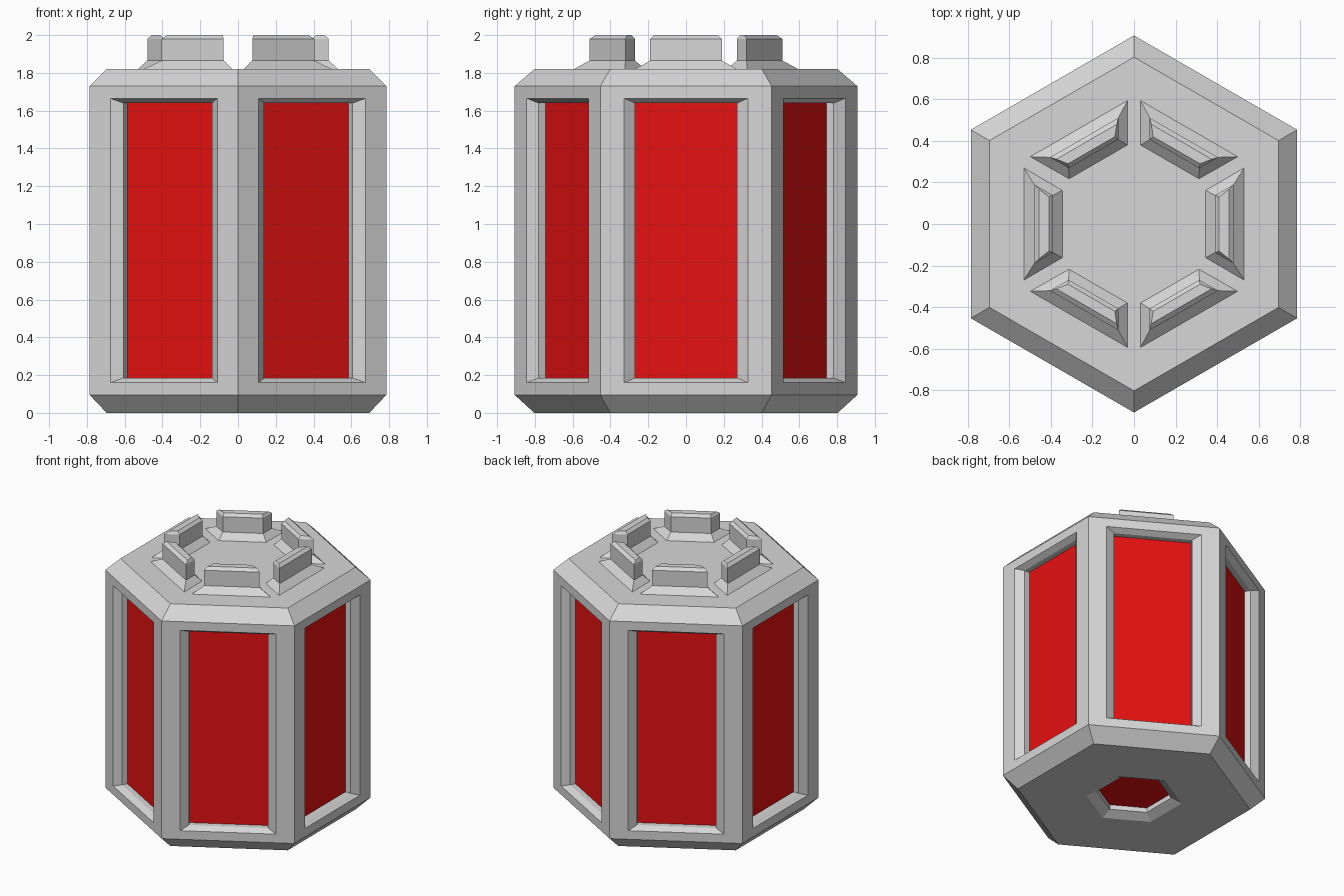
import bpy, bmesh, math
from mathutils import Vector, Matrix

if "Cube" in bpy.data.objects:
    bpy.data.objects.remove(bpy.data.objects["Cube"])

C30 = math.cos(math.radians(30))


def material(name, rgb):
    m = bpy.data.materials.new(name)
    m.diffuse_color = (*rgb, 1.0)
    m.use_nodes = True
    m.node_tree.nodes["Principled BSDF"].inputs["Base Color"].default_value = m.diffuse_color
    return m


GREY = material("light grey metal", (0.68, 0.68, 0.68))
RED = material("red panel", (0.80, 0.0055, 0.0055))


def finish(name, bm, mat):
    bmesh.ops.remove_doubles(bm, verts=bm.verts, dist=1e-5)
    bmesh.ops.recalc_face_normals(bm, faces=bm.faces)
    me = bpy.data.meshes.new(name)
    bm.to_mesh(me)
    bm.free()
    me.materials.append(mat)
    ob = bpy.data.objects.new(name, me)
    bpy.context.collection.objects.link(ob)
    return ob


def hexagon(r, z):
    return [Vector((r * math.cos(math.radians(30 + 60 * i)),
                    r * math.sin(math.radians(30 + 60 * i)), z)) for i in range(6)]


def loft(bm, rings, first=False, last=False):
    """Join matching rings of points with quads, with optional end caps."""
    rows = [[bm.verts.new(p) for p in ring] for ring in rings]
    for a, b in zip(rows, rows[1:]):
        n = len(a)
        for i in range(n):
            j = (i + 1) % n
            bm.faces.new((a[i], a[j], b[j], b[i]))
    if first:
        bm.faces.new(rows[0])
    if last:
        bm.faces.new(rows[-1])


def window_ring(d, half, z0, z1, rot):
    """Upright rectangle at distance d from the axis."""
    return [rot @ Vector((d, y, z)) for y, z in
            ((-half, z0), (half, z0), (half, z1), (-half, z1))]


R, R_END = 0.907, 0.803          # corner radius of the wall and of the end faces
Z_LOW, Z_HIGH, Z_TOP = 0.095, 1.73, 1.82
CORE_D, CORE_Z = 0.704, 0.07     # core face distance and core bottom height

# Hexagonal shell: bevelled ends, six window openings and a hole underneath
bm = bmesh.new()
loft(bm, [hexagon(R, Z_HIGH), hexagon(R_END, Z_TOP)], last=True)
loft(bm, [hexagon(R, Z_LOW), hexagon(R_END, 0), hexagon(0.33, 0),
          hexagon(0.256, 0.035), hexagon(0.256, CORE_Z)])
for k in range(6):
    rot = Matrix.Rotation(math.radians(60 * k), 3, 'Z')
    loft(bm, [window_ring(R * C30, R / 2, Z_LOW, Z_HIGH, rot),
              window_ring(R * C30, 0.327, 0.16, 1.665, rot),
              window_ring(0.745, 0.27, 0.185, 1.64, rot),
              window_ring(CORE_D, 0.27, 0.185, 1.64, rot)])
finish("shell", bm, GREY)

# Red core seen through the openings
bm = bmesh.new()
loft(bm, [hexagon(CORE_D / C30, CORE_Z), hexagon(CORE_D / C30, 1.72)],
     first=True, last=True)
finish("core", bm, RED)


# Six tapered lugs in a ring on the lid
def lug_ring(d_in, half_in, d_out, half_out, z, rot):
    return [rot @ Vector(p) for p in
            ((d_in, -half_in, z), (d_out, -half_out, z),
             (d_out, half_out, z), (d_in, half_in, z))]


for k in range(6):
    rot = Matrix.Rotation(math.radians(60 * k), 3, 'Z')
    bm = bmesh.new()
    loft(bm, [lug_ring(0.345, 0.162, 0.53, 0.27, Z_TOP, rot),
              lug_ring(0.39, 0.138, 0.48, 0.19, 1.865, rot),
              lug_ring(0.39, 0.138, 0.48, 0.19, 1.98, rot),
              lug_ring(0.41, 0.130, 0.457, 0.168, 2.0, rot)], last=True)
    finish(f"lid_lug_{k + 1}", bm, GREY)
    # Open undersides sit flush on the lid: flip if the normals ended up inward
    me = bpy.data.objects[f"lid_lug_{k + 1}"].data
    if max(me.polygons, key=lambda p: p.center.z).normal.z < 0:
        me.flip_normals()

# Shell normals must also face outward
me = bpy.data.objects["shell"].data
if max(me.polygons, key=lambda p: p.center.z).normal.z < 0:
    me.flip_normals()
